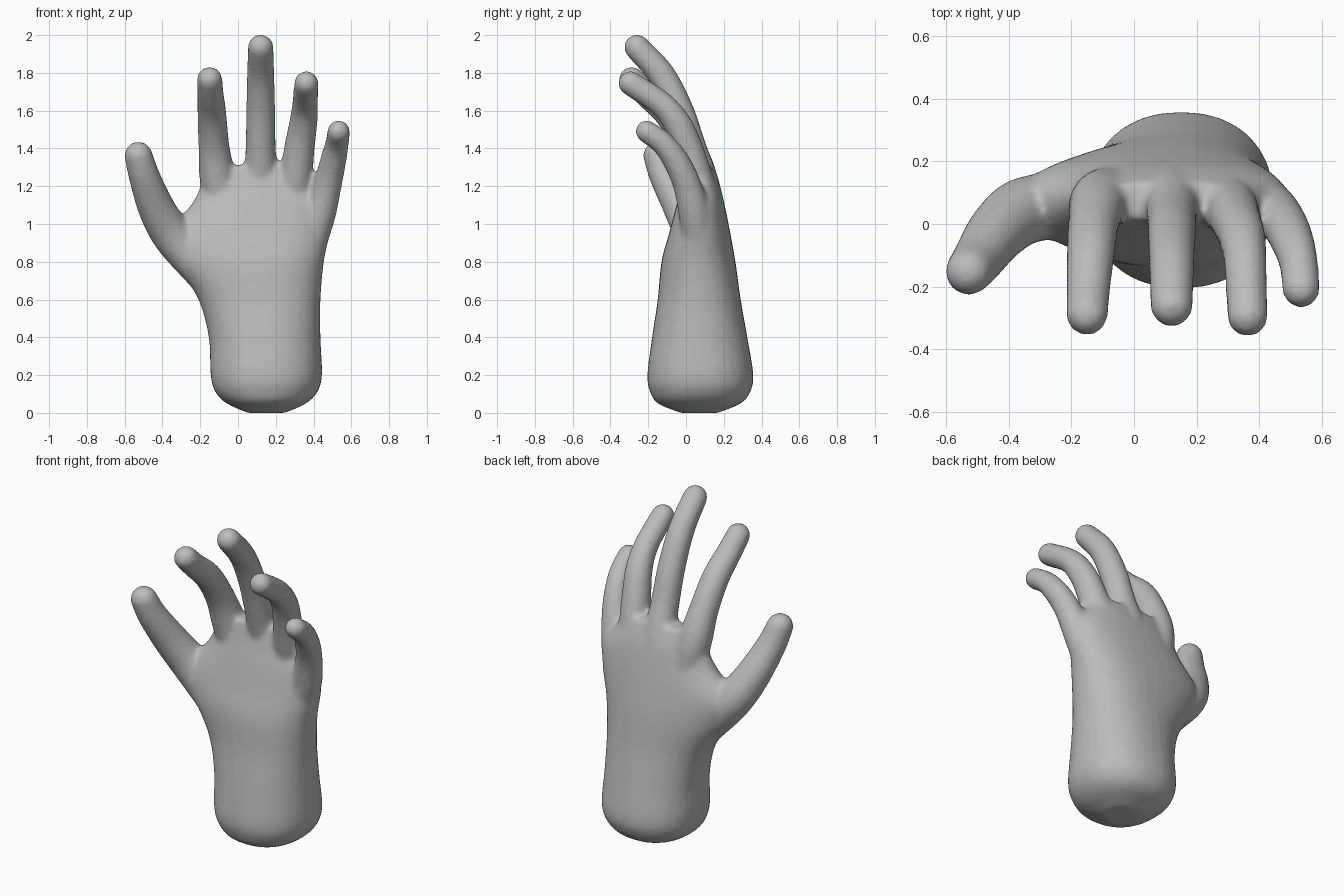
import bpy, bmesh
from math import sin, cos, pi, copysign
from mathutils import Vector

cube = bpy.data.objects.get("Cube")
if cube:
    bpy.data.objects.remove(cube, do_unlink=True)

SIDES = 32


def smooth_path(keys, steps=6):
    """Catmull-Rom interpolation through tuples of any length."""
    k = [Vector(p) for p in keys]
    k = [2 * k[0] - k[1]] + k + [2 * k[-1] - k[-2]]
    out = []
    for a, b, c, d in zip(k, k[1:], k[2:], k[3:]):
        for i in range(steps):
            t = i / steps
            out.append(0.5 * (2 * b + (c - a) * t + (2 * a - 5 * b + 4 * c - d) * t ** 2
                              + (3 * b - a - 3 * c + d) * t ** 3))
    return out + [k[-2]]


def loft(bm, rings):
    """Closed skin through a list of rings."""
    loops = [[bm.verts.new(p) for p in ring] for ring in rings]
    for lo, hi in zip(loops, loops[1:]):
        for i in range(SIDES):
            j = (i + 1) % SIDES
            bm.faces.new((lo[i], lo[j], hi[j], hi[i]))
    bm.faces.new(loops[0][::-1])
    bm.faces.new(loops[-1])


def palm_ring(s):
    z, left, mid, right, front, back = s
    ring = []
    for i in range(SIDES):
        a = 2 * pi * i / SIDES
        c, n = [copysign(abs(v) ** 0.9, v) for v in (cos(a), sin(a))]
        x = mid + c * ((right - mid) if c > 0 else (mid - left))
        ring.append((x, (front + back) / 2 + n * (back - front) / 2, z))
    return ring


def finger(bm, keys):
    """Tapered tube through (x, y, z, radius) keys with a round tip."""
    path = smooth_path(keys)
    pts = [(p.xyz, p[3]) for p in path]
    end, r = pts[-1]
    direction = (end - pts[-2][0]).normalized()
    for i in range(1, 9):
        a = i / 8 * pi * 0.48
        pts.append((end + direction * r * sin(a), r * cos(a)))
    rings = []
    for i, (p, r) in enumerate(pts):
        t = (pts[min(i + 1, len(pts) - 1)][0] - pts[max(i - 1, 0)][0]).normalized()
        u = Vector((0, 1, 0)).cross(t).normalized()
        v = t.cross(u)
        rings.append([p + r * (u * cos(2 * pi * k / SIDES) + v * sin(2 * pi * k / SIDES))
                      for k in range(SIDES)])
    loft(bm, rings)


bm = bmesh.new()

# Wrist and palm: height, left, thickest x, right, front, back
loft(bm, [palm_ring(s) for s in smooth_path([
    (0.0, 0.05, 0.15, 0.25, -0.03, 0.17),
    (0.05, -0.06, 0.15, 0.36, -0.15, 0.29),
    (0.11, -0.12, 0.15, 0.42, -0.19, 0.34),
    (0.2, -0.145, 0.15, 0.445, -0.205, 0.357),
    (0.4, -0.155, 0.15, 0.437, -0.18, 0.325),
    (0.6, -0.21, 0.15, 0.437, -0.15, 0.29),
    (0.8, -0.33, 0.14, 0.455, -0.13, 0.262),
    (0.95, -0.37, 0.14, 0.485, -0.09, 0.235),
    (1.1, -0.25, 0.14, 0.49, -0.05, 0.205),
    (1.2, -0.2, 0.14, 0.42, -0.02, 0.18),
    (1.31, -0.17, 0.13, 0.35, 0.01, 0.135)])])

# Thumb
finger(bm, [(-0.18, 0.06, 0.74, 0.1), (-0.34, 0.045, 0.93, 0.108), (-0.43, -0.02, 1.08, 0.098),
            (-0.495, -0.11, 1.25, 0.083), (-0.527, -0.152, 1.362, 0.075)])
# Index finger
finger(bm, [(-0.07, 0.1, 1.05, 0.09), (-0.11, 0.07, 1.25, 0.095), (-0.128, 0.01, 1.42, 0.082),
            (-0.138, -0.09, 1.58, 0.077), (-0.146, -0.215, 1.695, 0.07), (-0.15, -0.288, 1.766, 0.067)])
# Middle finger
finger(bm, [(0.12, 0.12, 1.05, 0.09), (0.12, 0.085, 1.22, 0.09), (0.12, 0.03, 1.4, 0.08),
            (0.12, -0.035, 1.6, 0.077), (0.12, -0.13, 1.79, 0.073), (0.12, -0.26, 1.936, 0.068)])
# Ring finger
finger(bm, [(0.27, 0.1, 1.02, 0.09), (0.3, 0.065, 1.2, 0.09), (0.325, 0.01, 1.4, 0.081),
            (0.345, -0.045, 1.53, 0.075), (0.355, -0.13, 1.635, 0.068), (0.362, -0.294, 1.745, 0.065)])
# Little finger
finger(bm, [(0.38, 0.07, 0.9, 0.09), (0.435, 0.045, 1.06, 0.085), (0.475, 0.005, 1.21, 0.075),
            (0.503, -0.05, 1.33, 0.07), (0.524, -0.12, 1.425, 0.063), (0.533, -0.208, 1.49, 0.06)])

mesh = bpy.data.meshes.new("hand")
bmesh.ops.recalc_face_normals(bm, faces=bm.faces)
bm.to_mesh(mesh)
bm.free()
hand = bpy.data.objects.new("hand", mesh)
bpy.context.collection.objects.link(hand)
bpy.context.view_layer.objects.active = hand
hand.select_set(True)

# Fuse the parts into one skin and soften the joins
remesh = hand.modifiers.new("fuse", "REMESH")
remesh.mode = "VOXEL"
remesh.voxel_size = 0.014
remesh.use_smooth_shade = True
soften = hand.modifiers.new("soften", "SMOOTH")
soften.factor = 0.5
soften.iterations = 10
for name in ("fuse", "soften"):
    bpy.ops.object.modifier_apply(modifier=name)
bpy.ops.object.shade_smooth()

skin = bpy.data.materials.new("plain grey")
skin.use_nodes = True
grey = (0.5, 0.5, 0.5, 1)
skin.diffuse_color = grey
skin.node_tree.nodes["Principled BSDF"].inputs["Base Color"].default_value = grey
hand.data.materials.clear()
hand.data.materials.append(skin)
